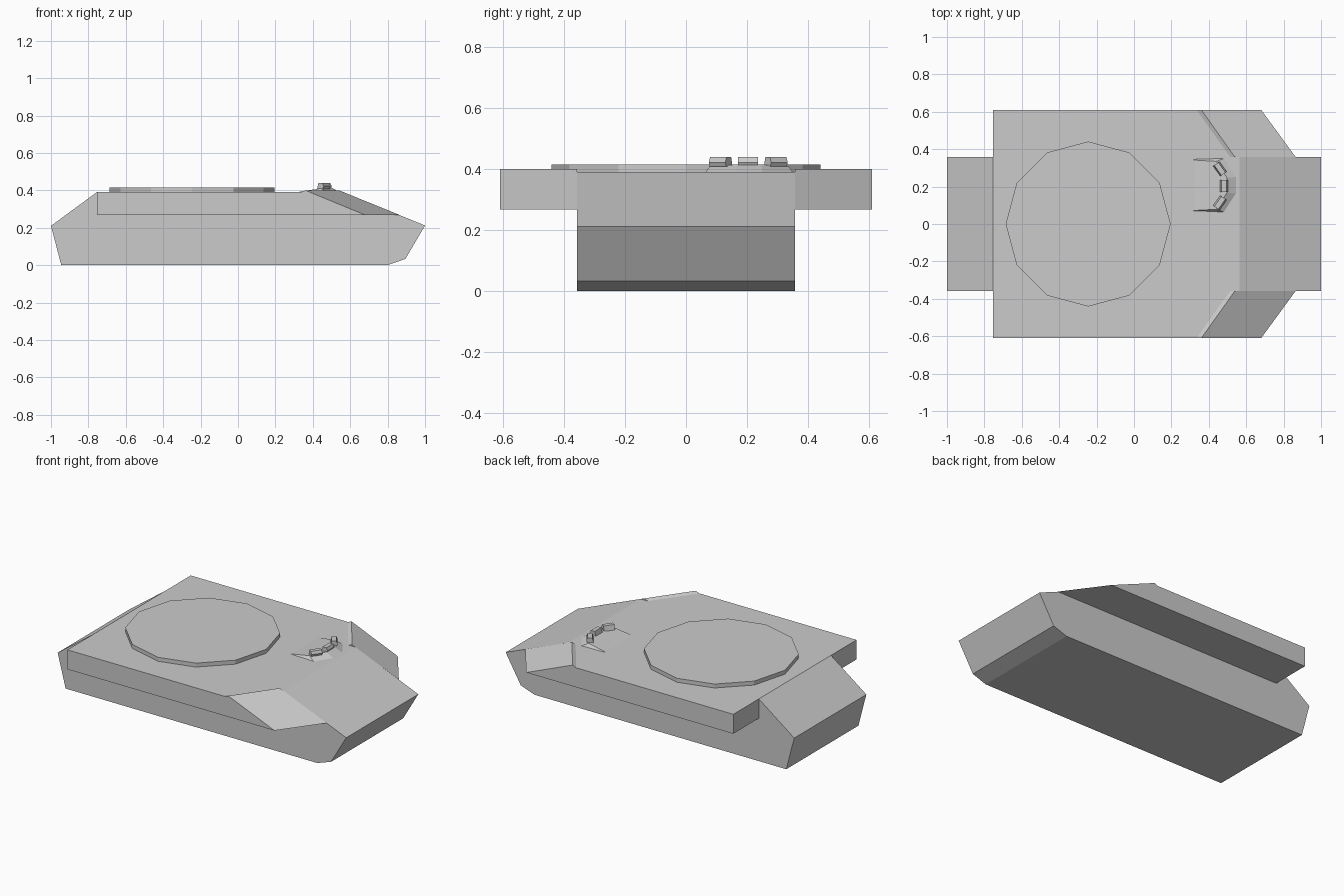
import bpy, bmesh, math
from mathutils import Matrix

if "Cube" in bpy.data.objects:
    bpy.data.objects.remove(bpy.data.objects["Cube"])


def loft(name, a, b):
    """Closed solid between two matching rings of 3D points."""
    bm = bmesh.new()
    ra = [bm.verts.new(p) for p in a]
    rb = [bm.verts.new(p) for p in b]
    bm.faces.new(ra)
    bm.faces.new(rb[::-1])
    n = len(ra)
    for i in range(n):
        j = (i + 1) % n
        bm.faces.new((ra[j], ra[i], rb[i], rb[j]))
    bmesh.ops.recalc_face_normals(bm, faces=bm.faces)
    me = bpy.data.meshes.new(name)
    bm.to_mesh(me)
    bm.free()
    ob = bpy.data.objects.new(name, me)
    bpy.context.collection.objects.link(ob)
    return ob


W, SIDE = 0.357, 0.61
DECK, SHELF = 0.39, 0.268

# Central hull: side profile extruded across the width
hull = [(-1, 0.21), (-0.945, 0), (0.80, 0), (0.895, 0.033),
        (1, 0.212), (0.565, DECK), (-0.755, DECK)]
loft("hull", [(x, -W, z) for x, z in hull], [(x, W, z) for x, z in hull])

# Side sponsons with swept, raised-lip front plates
outer = [(-0.755, SHELF), (0.68, SHELF), (0.36, 0.40), (0.335, DECK), (-0.755, DECK)]
inner = [(-0.755, SHELF), (0.865, SHELF), (0.54, 0.40), (0.515, DECK), (-0.755, DECK)]
sponson = loft("sponson", [(x, -SIDE, z) for x, z in outer],
               [(x, -W, z) for x, z in inner])
mirror = sponson.modifiers.new("mirror", "MIRROR")
mirror.use_axis = (False, True, False)

# Twelve-sided turret ring
ring = [(-0.245 + 0.441 * math.cos(i * math.pi / 6), 0.441 * math.sin(i * math.pi / 6))
        for i in range(12)]
loft("turret_ring", [(x, y, DECK - 0.01) for x, y in ring],
     [(x, y, 0.415) for x, y in ring])

# Driver's cowl: wedge rising forward from the deck, with a rounded nose
HY = 0.207
base = [(0.31, -0.143), (0.49, -0.147), (0.555, -0.045),
        (0.555, 0.045), (0.49, 0.147), (0.31, 0.143)]
top = [(0.32, -0.135, 0.391), (0.44, -0.128, 0.41), (0.497, -0.04, 0.415),
       (0.497, 0.04, 0.415), (0.44, 0.128, 0.41), (0.32, 0.135, 0.391)]
loft("driver_cowl", [(x, HY + y, 0.385) for x, y in base],
     [(x, HY + y, z) for x, y, z in top])

# Three periscopes fanned around the cowl
block = [(-0.022, 0.408), (0.014, 0.408), (0.02, 0.422), (0.012, 0.439), (-0.014, 0.439)]
for i, (x, y, ang) in enumerate([(0.46, 0.113, -35), (0.482, 0.203, 0), (0.46, 0.295, 35)]):
    p = loft(f"periscope_{i}", [(u, -0.033, z) for u, z in block],
             [(u, 0.033, z) for u, z in block])
    p.data.transform(Matrix.Translation((x, y, 0)) @ Matrix.Rotation(math.radians(ang), 4, "Z"))
